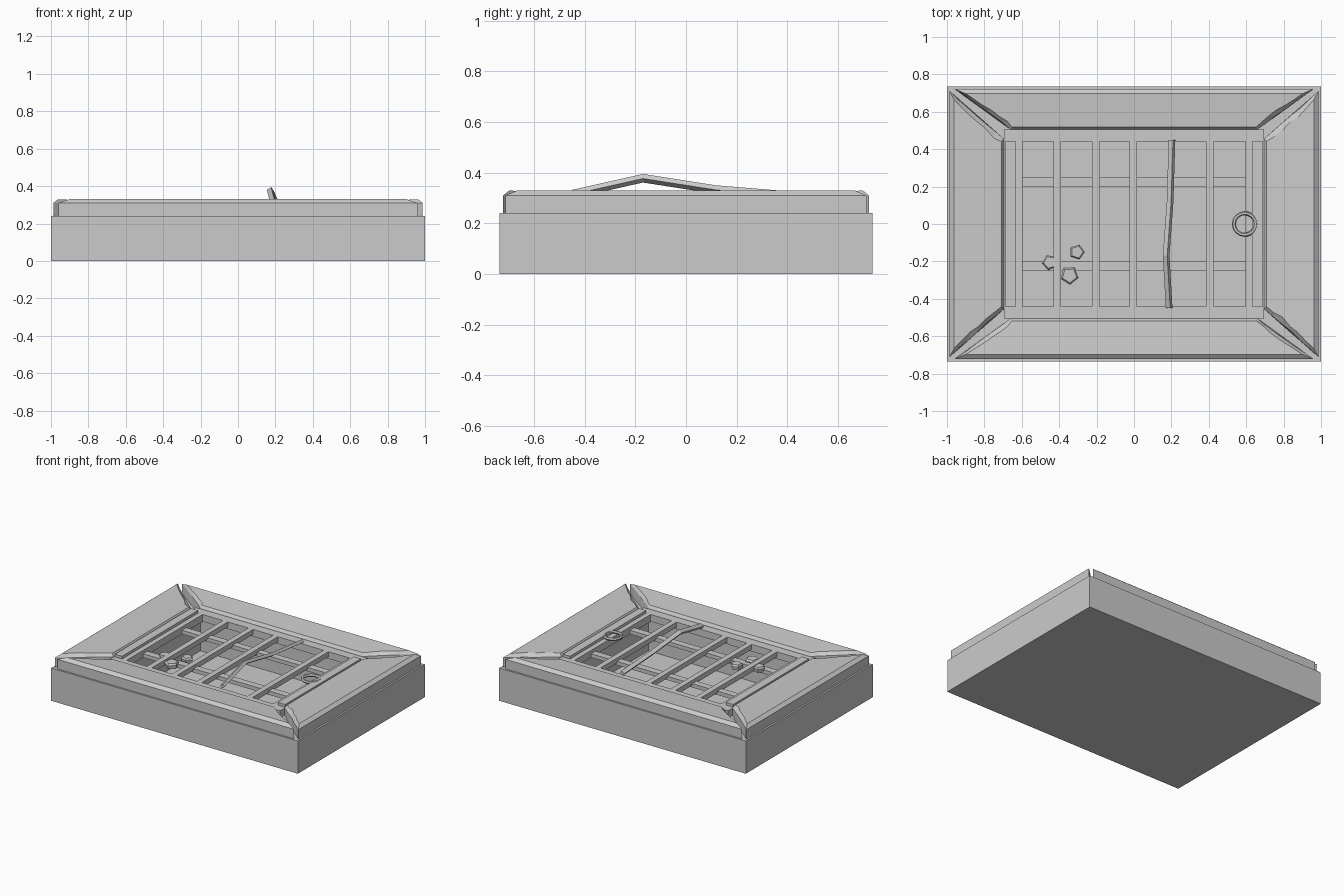
import bpy, bmesh, math, random
from mathutils import Vector, Matrix

cube = bpy.data.objects.get("Cube")
if cube:
    bpy.data.objects.remove(cube)
random.seed(4)

stone_grey = bpy.data.materials.new("stone grey")
stone_grey.use_nodes = True
GREY = (0.6, 0.6, 0.6, 1)
stone_grey.diffuse_color = GREY
stone_grey.node_tree.nodes["Principled BSDF"].inputs["Base Color"].default_value = GREY


def finish(name, bm):
    bmesh.ops.recalc_face_normals(bm, faces=bm.faces)
    mesh = bpy.data.meshes.new(name)
    bm.to_mesh(mesh)
    bm.free()
    mesh.materials.append(stone_grey)
    obj = bpy.data.objects.new(name, mesh)
    bpy.context.collection.objects.link(obj)
    return obj


def box(name, x, y, z):
    """Box from (low, high) ranges."""
    bm = bmesh.new()
    size = [b - a for a, b in (x, y, z)]
    mid = [(a + b) / 2 for a, b in (x, y, z)]
    bmesh.ops.create_cube(bm, size=1, matrix=Matrix.Translation(mid) @ Matrix.Diagonal((*size, 1)))
    return finish(name, bm)


def loft(name, rings):
    """Join equal rings of points and cap both ends."""
    bm = bmesh.new()
    loops = [[bm.verts.new(p) for p in ring] for ring in rings]
    n = len(loops[0])
    for a, b in zip(loops, loops[1:]):
        for i in range(n):
            j = (i + 1) % n
            bm.faces.new((a[i], a[j], b[j], b[i]))
    bm.faces.new(loops[0])
    bm.faces.new(loops[-1])
    return finish(name, bm)


def rectangle(x, y, z):
    return [(-x, -y, z), (x, -y, z), (x, y, z), (-x, y, z)]


def border_stone(name, angle, outer, inner, half_outer, half_inner):
    """Mitred slab with chamfered rims and chipped ends."""
    turn = Matrix.Rotation(angle, 3, 'Z')
    steps = 7

    def ring(rim, lip, end, chip, z_outer, z_inner):
        points = []
        for side in (-1, 1):
            span = range(steps) if side < 0 else reversed(range(steps))
            for i in span:
                t = i / (steps - 1)
                d = (outer - rim) * (1 - t) + (inner + lip) * t
                s = (outer - d) / (outer - inner)
                half = half_outer + (half_inner - half_outer) * s - end
                if 0 < i < steps - 1:
                    half -= random.uniform(0, chip)
                z = z_outer + (z_inner - z_outer) * t
                points.append(turn @ Vector((side * half, -d, z)))
        return points

    return loft(name, [ring(0, 0, 0, 0, 0.24, 0.24),
                       ring(0, 0, 0, 0.01, 0.31, 0.295),
                       ring(0.025, 0.013, 0.025, 0.02, 0.33, 0.315)])


# Hollow plinth with a closed floor
loft("plinth", [rectangle(0.62, 0.45, 0.015), rectangle(0.62, 0.45, 0.24),
                rectangle(1, 0.735, 0.24), rectangle(1, 0.735, 0)])

# Four border stones with open mitres
border_stone("front_border_stone", 0, 0.722, 0.505, 0.96, 0.66)
border_stone("right_border_stone", -math.pi / 2, 0.987, 0.695, 0.712, 0.455)
border_stone("back_border_stone", math.pi, 0.722, 0.505, 0.96, 0.66)
border_stone("left_border_stone", math.pi / 2, 0.987, 0.695, 0.712, 0.455)

# Grate frame and raised end plates
for side, front, hand in ((-1, "front", "right"), (1, "back", "left")):
    y = sorted((side * 0.44, side * 0.505))
    x = sorted((side * 0.595, side * 0.695))
    plate = sorted((side * 0.632, side * 0.69))
    box(front + "_frame_rail", (-0.695, 0.695), y, (0.24, 0.292))
    box(hand + "_frame_rail", x, (-0.44, 0.44), (0.24, 0.292))
    box(hand + "_end_plate", plate, (-0.44, 0.44), (0.292, 0.312))
    box(front + "_cross_bar", (-0.595, 0.595), sorted((side * 0.2, side * 0.25)), (0.24, 0.268))

# Straight long bars
for i, x in enumerate((-0.41, -0.205, -0.005, 0.405)):
    box("long_bar_%d" % (i + 1), (x - 0.02, x + 0.02), (-0.44, 0.44), (0.255, 0.292))

# Long bar bent up out of the grate and rolled sideways
path = [(0.188, -0.45, 0.315), (0.172, -0.17, 0.378), (0.193, 0.12, 0.333), (0.203, 0.45, 0.306)]
c, s = math.cos(0.6), math.sin(0.6)
corners = [(-0.014, -0.011), (0.014, -0.011), (0.014, 0.011), (-0.014, 0.011)]
loft("bent_bar", [[(x + u * c - v * s, y, z + u * s + v * c) for u, v in corners] for x, y, z in path])

# Pull ring
bpy.ops.mesh.primitive_torus_add(location=(0.592, 0, 0.306), major_radius=0.058, minor_radius=0.011,
                                 major_segments=16, minor_segments=6)
bpy.context.object.name = "pull_ring"
bpy.context.object.data.materials.append(stone_grey)

# Rubble lodged in the grate
for i, (x, y, r) in enumerate(((-0.305, -0.15, 0.042), (-0.345, -0.275, 0.05), (-0.45, -0.205, 0.042))):
    def pentagon(scale, z):
        return [(x + r * scale * math.cos(a + i), y + r * scale * math.sin(a + i), z)
                for a in (k * math.tau / 5 for k in range(5))]
    loft("rubble_%d" % (i + 1), [pentagon(0.9, 0.25), pentagon(1, 0.275), pentagon(0.8, 0.288)])
